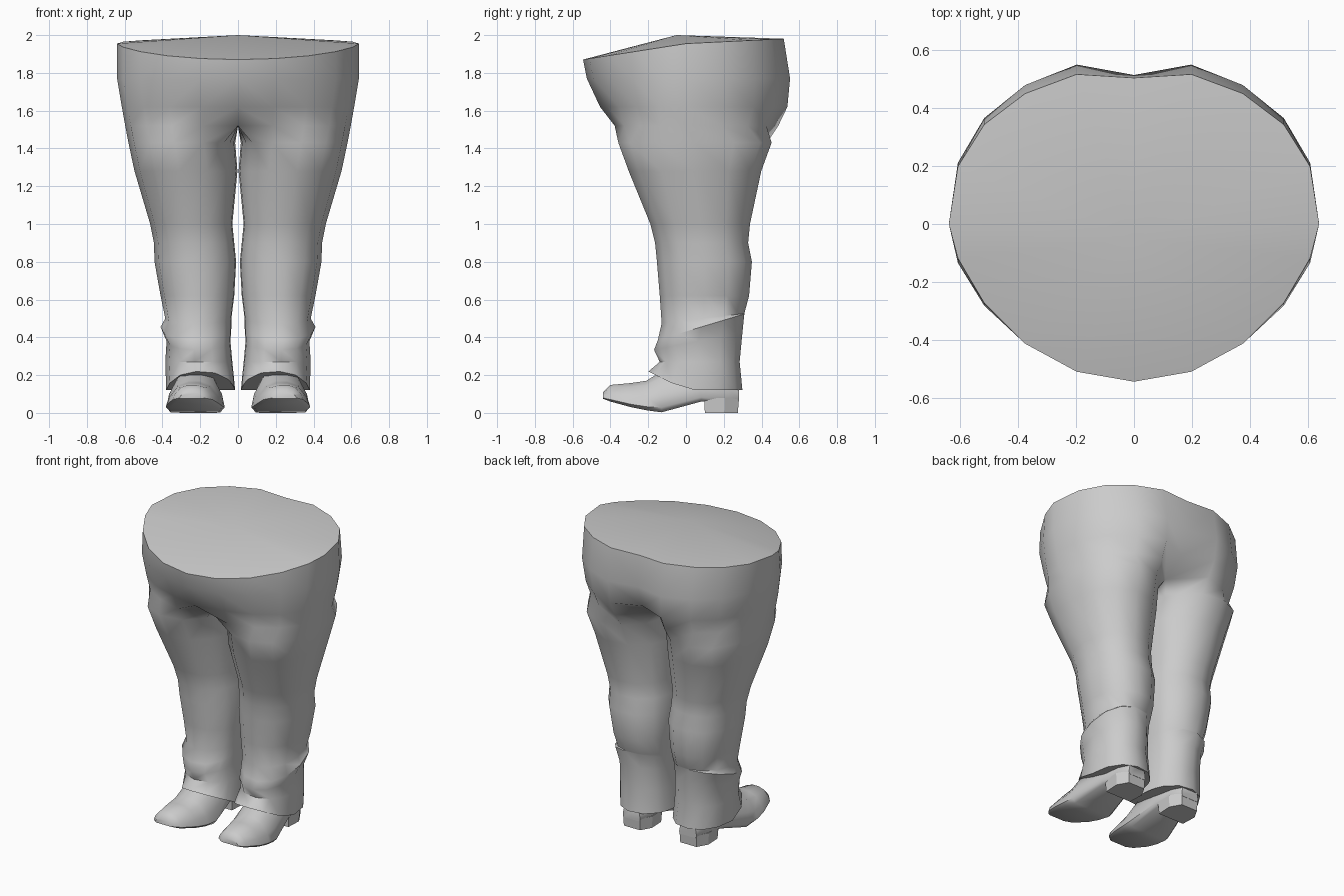
import bpy, bmesh
from math import sin, cos, radians, copysign

if "Cube" in bpy.data.objects:
    bpy.data.objects.remove(bpy.data.objects["Cube"])


def spow(v, e):
    return copysign(abs(v) ** e, v)


def loft(name, rings, cap_start=True, cap_end=True, apex=None, angle=50):
    """Skin closed rings, mirror across x, drop faces lying on the mirror plane."""
    bm = bmesh.new()
    vs = [[bm.verts.new(p) for p in r] for r in rings]
    n = len(vs[0])
    for a, b in zip(vs, vs[1:]):
        for i in range(n):
            j = (i + 1) % n
            quad = (a[i], a[j], b[j], b[i])
            if any(abs(v.co.x) > 1e-5 for v in quad):
                bm.faces.new(quad)
    if apex:
        top = bm.verts.new(apex)
        for i in range(10):
            bm.faces.new((vs[0][i], vs[0][i + 1], top))
    elif cap_start:
        bm.faces.new(vs[0])
    if cap_end:
        bm.faces.new(vs[-1])
    loose = [v for v in bm.verts if not v.link_faces]
    bmesh.ops.delete(bm, geom=loose, context='VERTS')
    bmesh.ops.recalc_face_normals(bm, faces=bm.faces[:])
    me = bpy.data.meshes.new(name)
    bm.to_mesh(me)
    bm.free()
    ob = bpy.data.objects.new(name, me)
    bpy.context.collection.objects.link(ob)
    bpy.ops.object.select_all(action='DESELECT')
    ob.select_set(True)
    bpy.context.view_layer.objects.active = ob
    bpy.ops.object.shade_smooth_by_angle(angle=radians(angle))
    mod = ob.modifiers.new("Mirror", 'MIRROR')
    mod.use_clip = True
    mod.merge_threshold = 0.0005
    return ob


def hip_ring(z, xo, yf, yb, ycf, ycb, ef, rim=False):
    """Half of the hips: 11 points round the outside, 5 on the centre plane."""
    pts = []
    for k in range(11):
        t = radians(-90 + 18 * k)
        s = sin(t)
        y = -yf * spow(s, ef) if s < 0 else yb * spow(s, 0.85)
        x = xo * max(cos(t), 0)
        if k == 0:
            x, y = 0, ycf
        if k == 10:
            x, y = 0, ycb
        zz = z + (0.155 * y if y < 0 else 0.05 * y) if rim else z
        pts.append((x, y, zz))
    for i in range(1, 6):
        y = ycb + (ycf - ycb) * i / 6
        pts.append((0, y, z))
    return pts


def leg_ring(z, xi, xo, yf, yb, tilt=0, hem=False):
    angles = [-140 + 28 * k for k in range(11)] + [140 + 80 * i / 6 for i in range(1, 6)]
    cx, rx, cy, ry = (xi + xo) / 2, (xo - xi) / 2, (yf + yb) / 2, (yb - yf) / 2
    pts = []
    for a in angles:
        t = radians(a)
        x = cx + rx * spow(cos(t), 0.9)
        y = cy + ry * spow(sin(t), 0.9)
        zz = z + tilt * (y - cy)
        if hem and y < 0:
            zz += 0.5 * -y
        pts.append((x, y, zz))
    return pts


# Trousers: waist, hips, then the leg down to the hem
rings = [
    hip_ring(1.955, .64, -.545, .54, -.545, .505, 1.3, True),
    hip_ring(1.77, .64, -.52, .575, -.525, .515, 1.15),
    hip_ring(1.62, .615, -.435, .56, -.455, .46, .95),
    hip_ring(1.52, .597, -.395, .51, -.29, .30, .9),
    leg_ring(1.43, .015, .58, -.36, .455),
    leg_ring(1.28, .003, .548, -.305, .40),
    leg_ring(1.00, .03, .465, -.19, .34),
    leg_ring(.90, .02, .445, -.165, .33),
    leg_ring(.80, .01, .442, -.155, .35),
    leg_ring(.62, .02, .41, -.14, .335),
    leg_ring(.50, .035, .385, -.13, .31, .12),
    leg_ring(.455, .035, .41, -.15, .31, .3),
    leg_ring(.38, .04, .378, -.17, .30, .2),
    leg_ring(.27, .03, .385, -.14, .285),
    leg_ring(.12, .015, .38, -.20, .30, 0, True),
]
loft("trousers", rings, apex=(0, -.05, 2.0))


# Shoes: flat-soled domed sections from toe to heel
def shoe_ring(y, cx, w, zb, zt):
    h = zt - zb
    prof = [(-.85, 0), (-1, .12), (-.9, .45), (-.6, .85), (-.2, 1),
            (.2, 1), (.6, .85), (.9, .45), (1, .12), (.85, 0)]
    return [(cx + w * u, y, zb + h * v) for u, v in prof]


loft("shoe", [shoe_ring(*s) for s in [
    (-.44, .245, .065, .075, .11),
    (-.40, .24, .105, .06, .148),
    (-.29, .235, .14, .03, .158),
    (-.21, .23, .152, .014, .17),
    (-.13, .225, .155, .003, .22),
    (.08, .215, .11, .06, .25),
    (.21, .21, .10, .06, .25),
    (.28, .21, .065, .06, .18)]])


# Heel blocks
def heel_ring(z, g):
    return [(.21 + u * g, .185 + v * g, z) for u, v in
            [(-.095, -.085), (.095, -.085), (.1, .02), (.06, .09), (-.06, .09), (-.1, .02)]]


loft("heel", [heel_ring(0, 1.0), heel_ring(.08, 1.05)], angle=30)
